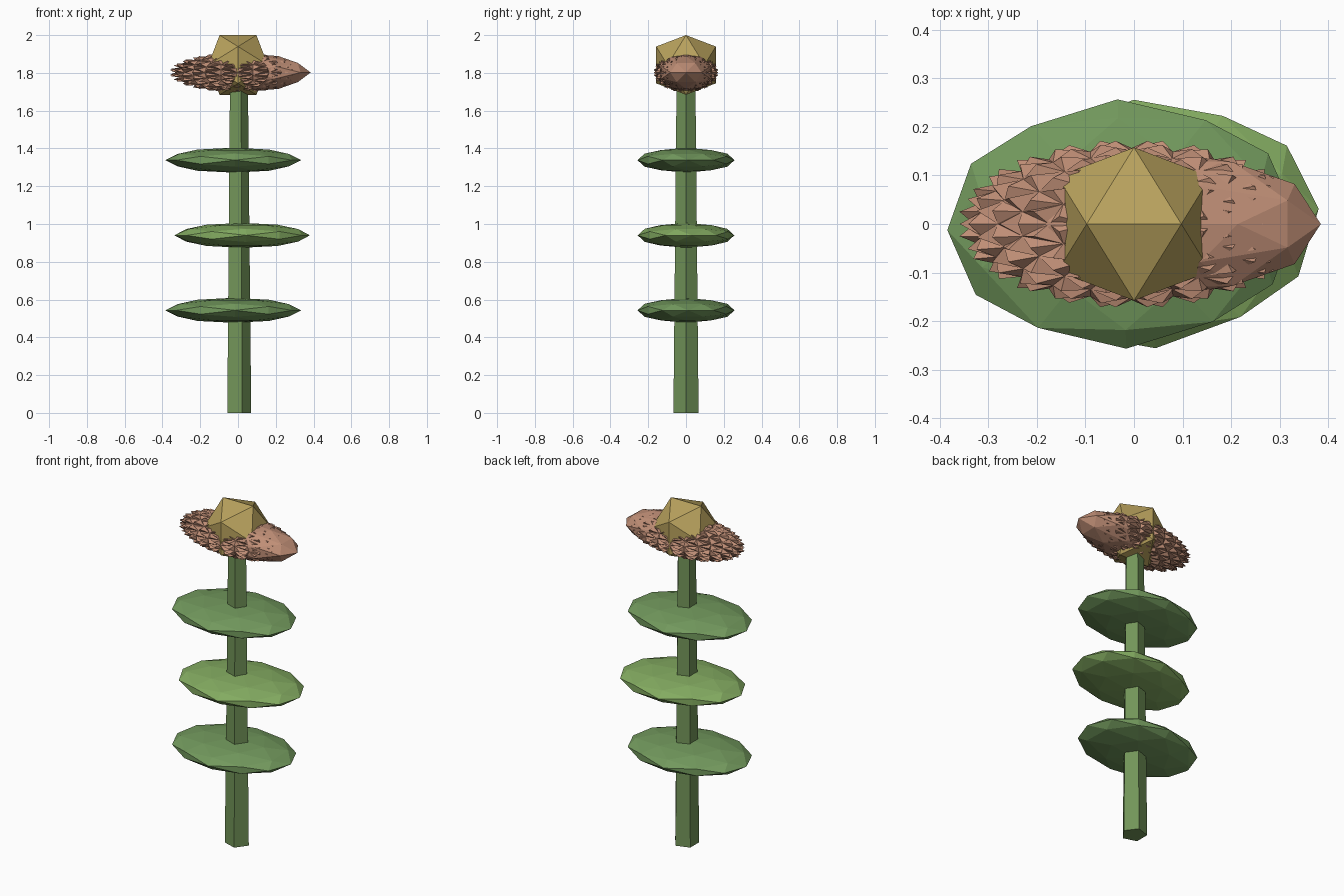
import bpy, bmesh, math
from mathutils import Matrix, Vector

if "Cube" in bpy.data.objects:
    bpy.data.objects.remove(bpy.data.objects["Cube"])

PHI = (1 + math.sqrt(5)) / 2


def material(name, rgb):
    m = bpy.data.materials.new(name)
    m.diffuse_color = (*rgb, 1)
    m.use_nodes = True
    m.node_tree.nodes["Principled BSDF"].inputs["Base Color"].default_value = m.diffuse_color
    return m


def finish(bm, name, mat):
    bmesh.ops.recalc_face_normals(bm, faces=bm.faces)
    me = bpy.data.meshes.new(name)
    bm.to_mesh(me)
    bm.free()
    me.materials.append(mat)
    ob = bpy.data.objects.new(name, me)
    bpy.context.collection.objects.link(ob)
    return ob


def ico(name, mat, centre, radii, levels=0, turn=0, spike=None):
    """Faceted ellipsoid with an edge along x on top; optional spike on every face."""
    bm = bmesh.new()
    for s in (-1, 1):
        for t in (-PHI, PHI):
            for co in ((s, 0, t), (0, t, s), (t, s, 0)):
                bm.verts.new(Vector(co).normalized())
    bmesh.ops.convex_hull(bm, input=bm.verts)
    for _ in range(levels):
        bmesh.ops.subdivide_edges(bm, edges=bm.edges[:], cuts=1, use_grid_fill=True)
        for v in bm.verts:
            v.co.normalize()
    if spike:
        for v in bm.verts:
            v.co *= spike
        tips = bmesh.ops.poke(bm, faces=bm.faces[:])["verts"]
        for v in tips:
            v.co.normalize()
    bm.transform(Matrix.Translation(centre) @ Matrix.Rotation(math.radians(turn), 4, 'Z')
                 @ Matrix.Diagonal((*radii, 1)))
    return finish(bm, name, mat)


stem_green = material("stem_green", (0.17, 0.30, 0.10))
leaf_green = material("leaf_green", (0.17, 0.32, 0.11))
light_green = material("light_leaf_green", (0.23, 0.41, 0.12))
pink_brown = material("petal_brown", (0.52, 0.27, 0.18))
gold = material("centre_gold", (0.48, 0.36, 0.11))

# Tapered five-sided stem, one corner facing +x
bm = bmesh.new()
bmesh.ops.create_cone(bm, cap_ends=True, segments=5, radius1=0.07, radius2=0.052, depth=1.8)
first = max(bm.verts, key=lambda v: v.co.x - abs(v.co.y)).co
bm.transform(Matrix.Translation((0, 0, 0.9)) @ Matrix.Rotation(-math.atan2(first.y, first.x), 4, 'Z'))
finish(bm, "stem", stem_green)

# Flat leaves, alternating sides
for i, (z, x, turn, mat) in enumerate(((0.543, -0.025, 2, leaf_green),
                                       (0.940, 0.022, 5, light_green),
                                       (1.338, -0.025, 2, leaf_green))):
    ico(f"leaf_{i + 1}", mat, (x, 0, z), (0.36, 0.257, 0.066), levels=1, turn=turn)

# Flower head: smooth outer petal mass, spiky petal mass and gold centre
ico("petal_base", pink_brown, (0.025, 0, 1.802), (0.36, 0.157, 0.102), levels=1)
ico("petal_spikes", pink_brown, (-0.005, 0, 1.802), (0.36, 0.174, 0.106), levels=2, spike=0.9)
ico("flower_centre", gold, (0, 0, 1.842), (0.1855,) * 3)
